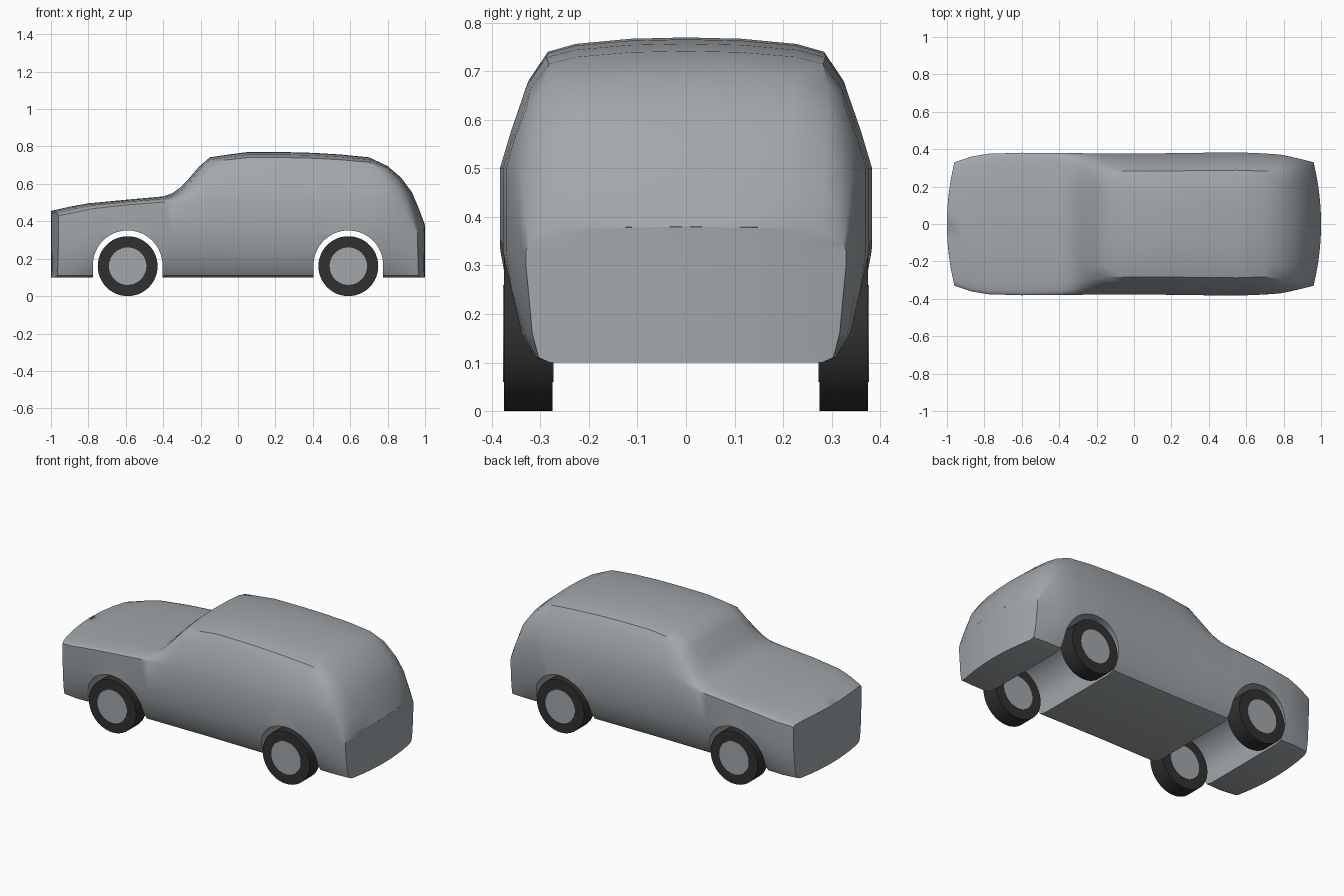
import bpy, bmesh, math
from mathutils import Matrix

default_cube = bpy.data.objects.get("Cube")
if default_cube:
    bpy.data.objects.remove(default_cube, do_unlink=True)


def make_material(name, colour):
    material = bpy.data.materials.new(name)
    material.use_nodes = True
    material.diffuse_color = colour
    material.node_tree.nodes["Principled BSDF"].inputs["Base Color"].default_value = colour
    return material


def make_object(name, mesh_builder, material):
    mesh = bpy.data.meshes.new(name)
    mesh_builder.to_mesh(mesh)
    mesh_builder.free()
    mesh.materials.append(material)
    result = bpy.data.objects.new(name, mesh)
    bpy.context.collection.objects.link(result)
    return result


def activate(target):
    bpy.ops.object.select_all(action='DESELECT')
    target.select_set(True)
    bpy.context.view_layer.objects.active = target


def lerp(a, b, t):
    return a + (b - a) * t


def ramp(value, start, end):
    return min(max((value - start) / (end - start), 0), 1)


def sample(curve, x):
    """Piecewise linear height or width along the car."""
    for (x0, v0), (x1, v1) in zip(curve, curve[1:]):
        if x <= x1:
            return lerp(v0, v1, ramp(x, x0, x1))
    return curve[-1][1]


body_paint = make_material("grey body paint", (0.36, 0.39, 0.41, 1))
rubber = make_material("black rubber", (0.03, 0.03, 0.03, 1))

# Centreline height, beltline height and half width along the body
TOP = [(-1, .455), (-.9, .478), (-.8, .496), (-.6, .515), (-.4, .533), (-.35, .55),
       (-.31, .58), (-.27, .62), (-.21, .69), (-.15, .742), (-.05, .757), (.05, .77),
       (.25, .77), (.4, .766), (.55, .757), (.7, .742), (.8, .695), (.87, .635),
       (.93, .555), (.97, .46), (1, .38)]
BELT = [(-1, .43), (-.8, .467), (-.6, .487), (-.37, .505), (.8, .5), (.87, .48),
        (.93, .44), (.97, .38), (1, .33)]
WIDTH = [(-.96, .33), (-.9, .355), (-.8, .375), (-.6, .381), (0, .376), (.6, .384),
         (.8, .37), (.9, .346), (.96, .33)]

# Section shapes: width ratio with height, or with share of the rise above the belt
SILL_HEIGHT = (.1, .11, .16, .25, .33)
SILL_MIDDLE = (.7, .81, .9, .965, 1)
SILL_END = (.85, .92, .96, .985, 1)
HOOD = [(.98, .25), (.94, .4), (.85, .6), (.6, .82), (.3, .97), (0, 1)]
CABIN = [(.94, .3), (.854, .67), (.75, .89), (.6, .95), (.3, .99), (0, 1)]
TAIL = [(.98, .3), (.93, .62), (.84, .88), (.62, .96), (.3, .99), (0, 1)]


def bow(x, y):
    """Pull the outer parts of the nose and tail inward."""
    return x - math.copysign(.04 * ramp(abs(x), .7, 1) * (y / .33) ** 2, x)


def half_section(x):
    width = sample(WIDTH, bow(x, .33))
    belt, top = sample(BELT, x), sample(TOP, x)
    end = ramp(abs(x), .75, 1)
    points = [(width * lerp(m, e, end), z)
              for m, e, z in zip(SILL_MIDDLE, SILL_END, SILL_HEIGHT)]
    points[-1] = (width, min(.33, belt - .03))
    points.append((width, belt))
    cabin, tail = ramp(x, -.38, -.15), ramp(x, .7, .95)
    for h, c, t in zip(HOOD, CABIN, TAIL):
        ratio, rise = (lerp(lerp(h[i], c[i], cabin), t[i], tail) for i in (0, 1))
        points.append((width * ratio, lerp(belt, top, rise)))
    return points


# Body shell lofted through the stations, with bowed end panels
bm = bmesh.new()


def skin(rows):
    grid = [[bm.verts.new(p) for p in row] for row in rows]
    for a, b in zip(grid, grid[1:]):
        for i in range(len(a) - 1):
            bm.faces.new((a[i], a[i + 1], b[i + 1], b[i]))


stations = [x for x, height in TOP]
rings = []
for x in stations:
    half = half_section(x)
    ring = half + [(-y, z) for y, z in reversed(half[:-1])]
    ring.append(ring[0])
    rings.append([(bow(x, y), y, z) for y, z in ring])
skin(rings)
for x in (-1, 1):
    columns = [i / 4 - 1 for i in range(9)]
    skin([[(bow(x, y * t), y * t, z) for t in columns] for y, z in half_section(x)])
bmesh.ops.remove_doubles(bm, verts=bm.verts, dist=.0002)
bmesh.ops.dissolve_degenerate(bm, edges=bm.edges, dist=.0001)
# Close the floor where the end panels meet it
open_edges = [e for e in bm.edges if e.is_boundary]
if open_edges:
    bmesh.ops.holes_fill(bm, edges=open_edges, sides=0)
bmesh.ops.recalc_face_normals(bm, faces=bm.faces)
body = make_object("body", bm, body_paint)

# Wheel arches cut across the whole width
AXLE, ARCH, TYRE, HUB = .59, .186, .16, .1
for side in (-1, 1):
    bm = bmesh.new()
    outline = [(ARCH * math.cos(a), .165 + ARCH * math.sin(a))
               for a in (math.pi * i / 32 for i in range(33))]
    outline += [(-ARCH, -.1), (ARCH, -.1)]
    face = bm.faces.new([bm.verts.new((side * AXLE + x, -.6, z)) for x, z in outline])
    extruded = bmesh.ops.extrude_face_region(bm, geom=[face])["geom"]
    bmesh.ops.translate(bm, vec=(0, 1.2, 0),
                        verts=[v for v in extruded if isinstance(v, bmesh.types.BMVert)])
    bmesh.ops.recalc_face_normals(bm, faces=bm.faces)
    cutter = make_object("arch_cutter", bm, body_paint)
    cutter.hide_render = True
    cut = body.modifiers.new("arch", 'BOOLEAN')
    cut.operation, cut.solver, cut.object = 'DIFFERENCE', 'EXACT', cutter
    activate(body)
    bpy.ops.object.modifier_apply(modifier=cut.name)
    bpy.data.objects.remove(cutter, do_unlink=True)
activate(body)
bpy.ops.object.shade_smooth_by_angle(angle=math.radians(38))


def disc(name, radius, depth, x, y, material):
    bm = bmesh.new()
    bmesh.ops.create_cone(bm, cap_ends=True, segments=48, radius1=radius,
                          radius2=radius, depth=depth,
                          matrix=Matrix.Translation((x, y, TYRE))
                          @ Matrix.Rotation(math.pi / 2, 4, 'X'))
    activate(make_object(name, bm, material))
    bpy.ops.object.shade_smooth_by_angle(angle=math.radians(30))


# Wheels, with hubs showing on both faces
for x, end in ((-AXLE, "front"), (AXLE, "rear")):
    for y, side in ((-.325, "near"), (.325, "far")):
        disc(f"{end}_{side}_tyre", TYRE, .1, x, y, rubber)
        disc(f"{end}_{side}_hub", HUB, .104, x, y, body_paint)
